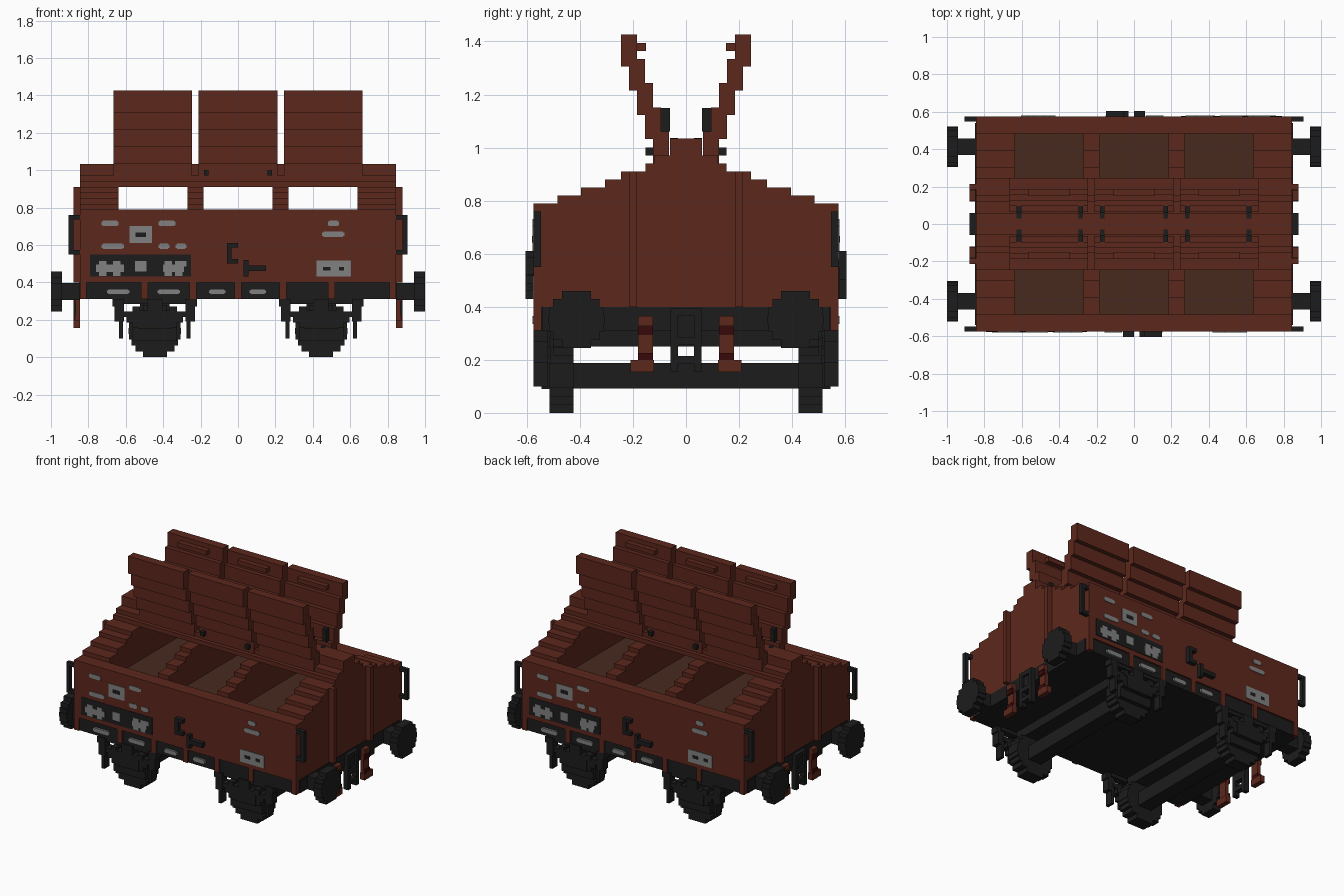
import bpy
import bmesh

default = bpy.data.objects.get("Cube")
if default:
    bpy.data.objects.remove(default, do_unlink=True)


def material(name, *rgb):
    colour = (*rgb, 1)
    mat = bpy.data.materials.new(name)
    mat.use_nodes = True
    mat.diffuse_color = colour
    mat.node_tree.nodes["Principled BSDF"].inputs["Base Color"].default_value = colour
    return mat


BROWN = material("rust brown", .107, .021, .012)
INNER = material("inner brown", .063, .023, .013)
BLACK = material("soft black", .012, .012, .012)
GREY = material("marking grey", .22, .22, .22)
RED = material("dark red", .04, .003, .003)

# Sign patterns for repeating a part around the model
ONCE = [(1, 1)]
BOTH_ENDS = [(1, 1), (-1, 1)]
BOTH_SIDES = [(1, 1), (1, -1)]
CORNERS = BOTH_ENDS + [(1, -1), (-1, -1)]
HALF_TURN = [(1, 1), (-1, -1)]


def span(centre, half):
    return centre - half, centre + half


def part(name, mat, blocks, signs=ONCE):
    """One object from blocks (x range, y range, z range), repeated by signs."""
    bm = bmesh.new()
    for sign_x, sign_y in signs:
        for block in blocks:
            for vert in bmesh.ops.create_cube(bm, size=1)["verts"]:
                place = [(low + high) / 2 + co * (high - low)
                         for co, (low, high) in zip(vert.co, block)]
                vert.co = (place[0] * sign_x, place[1] * sign_y, place[2])
    bmesh.ops.recalc_face_normals(bm, faces=bm.faces)
    mesh = bpy.data.meshes.new(name)
    bm.to_mesh(mesh)
    bm.free()
    mesh.materials.append(mat)
    bpy.context.collection.objects.link(bpy.data.objects.new(name, mesh))


def blocky_disc(centre, height, radius, rows):
    """Stacked rows of a stepped circle, as pairs (width range, height range)."""
    step = 2 * radius / rows
    discs = []
    for row in range(rows):
        level = (row + .5) * step - radius
        half = max(.45 * radius, (radius ** 2 - level ** 2) ** .5)
        discs.append((span(centre, half), span(height + level, step / 2)))
    return discs


# Main dimensions
SIDE = .575
END = .845
SILL = .31
DECK = .4
FLOOR = .68
EAVES = .79
RIDGE = .91
PLANK = .03
BAYS = (-.455, 0, .455)


def gable(x_range, base):
    """Wall across the body with a stepped top."""
    layers = [(x_range, span(0, SIDE), (base, EAVES))]
    top = EAVES
    for half in (.485, .395, .305, .245):
        layers.append((x_range, span(0, half), (top, top + PLANK)))
        top += PLANK
    return layers


# Body
part("end_walls", BROWN, gable((.64, END), DECK), BOTH_ENDS)
part("roof_partitions", BROWN, gable((.185, .27), FLOOR), BOTH_ENDS)
part("side_walls", BROWN, [(span(0, .645), (.485, SIDE), (DECK, EAVES))], BOTH_SIDES)
part("load_floor", INNER, [(span(0, .645), span(0, .49), (DECK, FLOOR))])
ridge_tops = (RIDGE, RIDGE + PLANK, RIDGE + 2 * PLANK, 1.034)
part("roof_ridge", BROWN,
     [(span(0, END), span(0, half), (low, high))
      for half, low, high in zip((.152, .12, .06), ridge_tops, ridge_tops[1:])])
part("end_ribs", BROWN, [((END, .88), span(.2, PLANK / 2), (DECK, RIDGE))], CORNERS)
part("corner_posts", BROWN, [((.81, END), (.545, SIDE), (SILL, DECK))], CORNERS)
part("frame_posts", BROWN,
     [(span(x, .018), (.545, SIDE), (SILL, DECK)) for x in (-.5, -.24, 0, .24, .5)],
     BOTH_SIDES)

# Open lids, stepping outward as they rise
for name, bay in zip(("right", "middle", "left"), BAYS):
    part(name + "_lids", BROWN,
         [(span(bay, .21), span(.095 + step * PLANK, PLANK), span(1 + step * .0915, .06))
          for step in range(5)], BOTH_SIDES)
    part(name + "_lid_handles", BROWN,
         [(span(bay, .11), (.15, .185), span(1.38, PLANK / 2))], BOTH_SIDES)
hinges = []
for x in (.17, .285, .615):
    hinges.append((span(x, .013), (.06, .1), (1.06, 1.15)))
    hinges.append((span(x, .013), (.03, .06), (1, 1.036)))
part("lid_hinges", BLACK, hinges, CORNERS)
part("hinge_pins", BLACK, [(span(.17, .013), (.12, .152), (.97, 1))], CORNERS)

# Underframe
part("underframe", BLACK, [(span(0, .82), span(0, .565), (SILL, DECK))])
part("end_beams", BLACK, [((.8, .85), span(0, .54), (SILL, DECK))], BOTH_ENDS)

# Running gear
AXLE = .445
RADIUS = .14
part("cross_bearers", BLACK, [(span(AXLE, .08), span(0, .5), (.25, SILL))], BOTH_ENDS)
part("axles", BLACK, [(span(AXLE, .05), span(0, .43), span(RADIUS, .048))], BOTH_ENDS)
part("wheels", BLACK,
     [(width, (.425, .515), height)
      for width, height in blocky_disc(AXLE, RADIUS, RADIUS, rows=9)], CORNERS)
part("axle_boxes", BLACK,
     [(span(AXLE, .12), (.5, .545), (.09, .25)),
      (span(AXLE, .09), (.5, SIDE), (.15, .25)),
      (span(AXLE, .04), (.5, SIDE), (.24, SILL))], CORNERS)

# Leaf springs grow longer upward and hang from arms at each tip
springs = [(span(AXLE, .12 + leaf * PLANK), (.51, .57), span(.17 + leaf * PLANK, PLANK / 2))
           for leaf in range(3)]
springs.append((span(AXLE, .2), (.51, .56), (.285, SILL)))
for side in (-1, 1):
    for reach, half, low, high in ((.19, .025, .19, SILL), (.18, .01, .1, .2),
                                   (.1, .02, .23, .27), (.21, .015, .27, SILL)):
        springs.append((span(AXLE + side * reach, half), (.52, SIDE), (low, high)))
part("springs", BLACK, springs, CORNERS)

# Buffers with blocky round heads
BUFFER_Y = .413
BUFFER_Z = .352
part("buffer_stems", BLACK,
     [((END, .95), span(BUFFER_Y, .045), span(BUFFER_Z, .045))], CORNERS)
part("buffer_heads", BLACK,
     [((.94, 1), width, height)
      for width, height in blocky_disc(BUFFER_Y, BUFFER_Z, .107, rows=7)], CORNERS)

# Couplings and hoses
HOOK = (END, .88)
HOSE_Y = span(.153, .028)
part("couplings", BLACK,
     [(HOOK, span(0, .058), span(z, .015)) for z in (.2, .27, .38)]
     + [((END, .865), span(0, .035), (.28, .38))], BOTH_ENDS)
part("coupling_links", BLACK, [(HOOK, (.03, .058), (.155, .38))], CORNERS)
part("hoses", BROWN,
     [(HOOK, HOSE_Y, (.33, .365)), ((END, .87), HOSE_Y, (.2, .33)),
      (HOOK, (.12, .21), (.155, .2))], CORNERS)
part("hose_bands", RED, [(HOOK, HOSE_Y, span(z, .015)) for z in (.21, SILL)], CORNERS)

# Corner grab rails
RAIL_Y = (.547, SIDE)
part("grab_rails", BLACK,
     [((.88, .905), RAIL_Y, (.55, .76))]
     + [((.84, .9), RAIL_Y, span(z, .012)) for z in (.562, .748)], CORNERS)

# Brake levers, one bracket and one handle on each side
LEVER_Y = (-.605, -SIDE)
part("brake_levers", BLACK,
     [((-.06, -.035), LEVER_Y, (.5, .61))]
     + [((-.06, 0), LEVER_Y, span(z, .012)) for z in (.512, .598)]
     + [((.03, .055), LEVER_Y, (.43, .52)), ((.03, .15), LEVER_Y, span(.475, .015))],
     HALF_TURN)


# Painted plates on both long sides
def plates(name, mat, depth, rectangles):
    part(name, mat, [(x_range, (-SIDE - depth, -SIDE + .01), z_range)
                     for x_range, z_range in rectangles], HALF_TURN)


def rows_of_stripes():
    stripes = []
    for z, half, centres in ((.715, .045, (-.685, -.38)), (.715, .03, [.51]),
                             (.657, .06, [.51]), (.593, .06, [-.67]),
                             (.593, .03, (-.395, -.305)),
                             (.35, .062, (-.64, -.37)), (.35, .047, (-.11, .105))):
        for x in centres:
            stripes.append((span(x, half), span(z, .01)))
            stripes.append((span(x, half - .008), span(z, .015)))
    return stripes


def symbol(x, z, half):
    """Splayed mark: a bar with two uprights."""
    return [(span(x, half), span(z, .02))] + [
        (span(x + side * half / 2, .02), span(z, .04)) for side in (-1, 1)]


plates("notice_panels", BLACK, .003, [((-.79, -.25), (.43, .55))])
plates("stripe_markings", GREY, .004, rows_of_stripes())
plates("frame_markings", GREY, .004,
       [(span(-.52, .06), span(.655, .045)), (span(.512, .092), span(.473, .043))])
plates("frame_marking_centres", BLACK, .006,
       [(span(-.52, .027), span(.655, .012)), (span(.475, .02), span(.473, .01)),
        (span(.554, .014), span(.473, .01))])
plates("panel_symbols", GREY, .006,
       symbol(-.685, .475, .075) + symbol(-.345, .475, .055)
       + [(span(-.52, .03), span(.487, .028)), (span(-.29, .015), span(.5, .015))])
